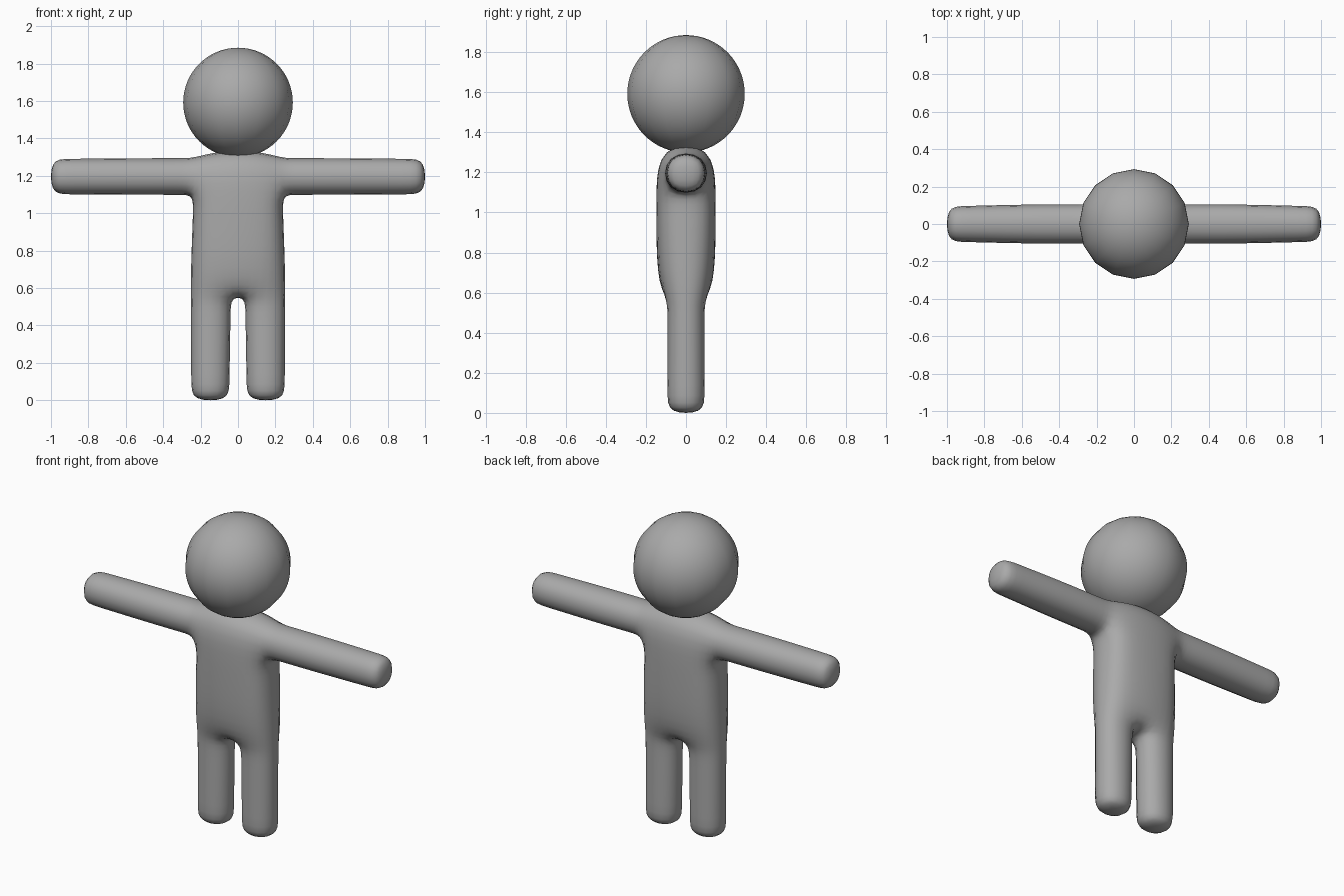
import bpy, bmesh

if "Cube" in bpy.data.objects:
    bpy.data.objects.remove(bpy.data.objects["Cube"])

grey = bpy.data.materials.new("grey")
grey.diffuse_color = (0.4, 0.4, 0.4, 1)
grey.use_nodes = True
grey.node_tree.nodes["Principled BSDF"].inputs["Base Color"].default_value = grey.diffuse_color


def finish(name, bm):
    bmesh.ops.recalc_face_normals(bm, faces=bm.faces)
    for f in bm.faces:
        f.smooth = True
    mesh = bpy.data.meshes.new(name)
    bm.to_mesh(mesh)
    bm.free()
    mesh.materials.append(grey)
    obj = bpy.data.objects.new(name, mesh)
    bpy.context.collection.objects.link(obj)
    return obj


# Head: round ball with 16 sides
bm = bmesh.new()
bmesh.ops.create_uvsphere(bm, u_segments=16, v_segments=32, radius=0.293)
bmesh.ops.translate(bm, verts=bm.verts, vec=(0, 0, 1.592))
finish("head", bm)

# Body: one low cage, smoothed by subdivision
bm = bmesh.new()


def face(points):
    bm.faces.new([bm.verts.new(p) for p in points])


def loft(rings, skip=()):
    """Join neighbouring rings with quads, leaving out the skipped (row, side) openings."""
    for r, (low, high) in enumerate(zip(rings, rings[1:])):
        n = len(low)
        for i in range(n):
            j = (i + 1) % n
            if (r, i) not in skip:
                face((low[i], low[j], high[j], high[i]))


def torso_ring(z_out, z_in, a, b, d_out, d_in):
    return [(a, -d_out, z_out), (a, d_out, z_out), (b, d_in, z_in), (-b, d_in, z_in),
            (-a, d_out, z_out), (-a, -d_out, z_out), (-b, -d_in, z_in), (b, -d_in, z_in)]


# Torso, open at the sides for the arms
torso = [torso_ring(0.545, 0.545, 0.262, 0.030, 0.100, 0.100),
         torso_ring(0.68, 0.68, 0.260, 0.080, 0.110, 0.148),
         torso_ring(1.00, 1.00, 0.247, 0.100, 0.112, 0.150),
         torso_ring(1.09, 1.09, 0.243, 0.100, 0.113, 0.150),
         torso_ring(1.303, 1.345, 0.243, 0.100, 0.113, 0.140)]
loft(torso, skip={(3, 0), (3, 4)})

# Shoulder top and crotch
t = torso[-1]
for ids in ((0, 1, 2, 7), (7, 2, 3, 6), (6, 3, 4, 5)):
    face([t[i] for i in ids])
face([torso[0][i] for i in (7, 2, 3, 6)])

for s in (1, -1):
    # Arm
    arm = [[(s * x, -d, lo), (s * x, d, lo), (s * x, d, hi), (s * x, -d, hi)]
           for x, d, lo, hi in ((0.243, 0.113, 1.09, 1.303), (0.30, 0.114, 1.09, 1.303),
                                (0.60, 0.114, 1.09, 1.303), (0.91, 0.104, 1.093, 1.299),
                                (1.008, 0.104, 1.093, 1.299))]
    loft(arm)
    face(arm[-1])
    # Leg
    leg = [[(s * b, -d, z), (s * a, -d, z), (s * a, d, z), (s * b, d, z)]
           for z, a, b, d in ((0.545, 0.262, 0.030, 0.100), (0.47, 0.261, 0.030, 0.100),
                              (0.092, 0.259, 0.037, 0.101), (-0.008, 0.259, 0.037, 0.101))]
    loft(leg)
    face(leg[-1])

bmesh.ops.remove_doubles(bm, verts=bm.verts, dist=0.0001)
body = finish("body", bm)
sub = body.modifiers.new("smooth", 'SUBSURF')
sub.levels = sub.render_levels = 2
